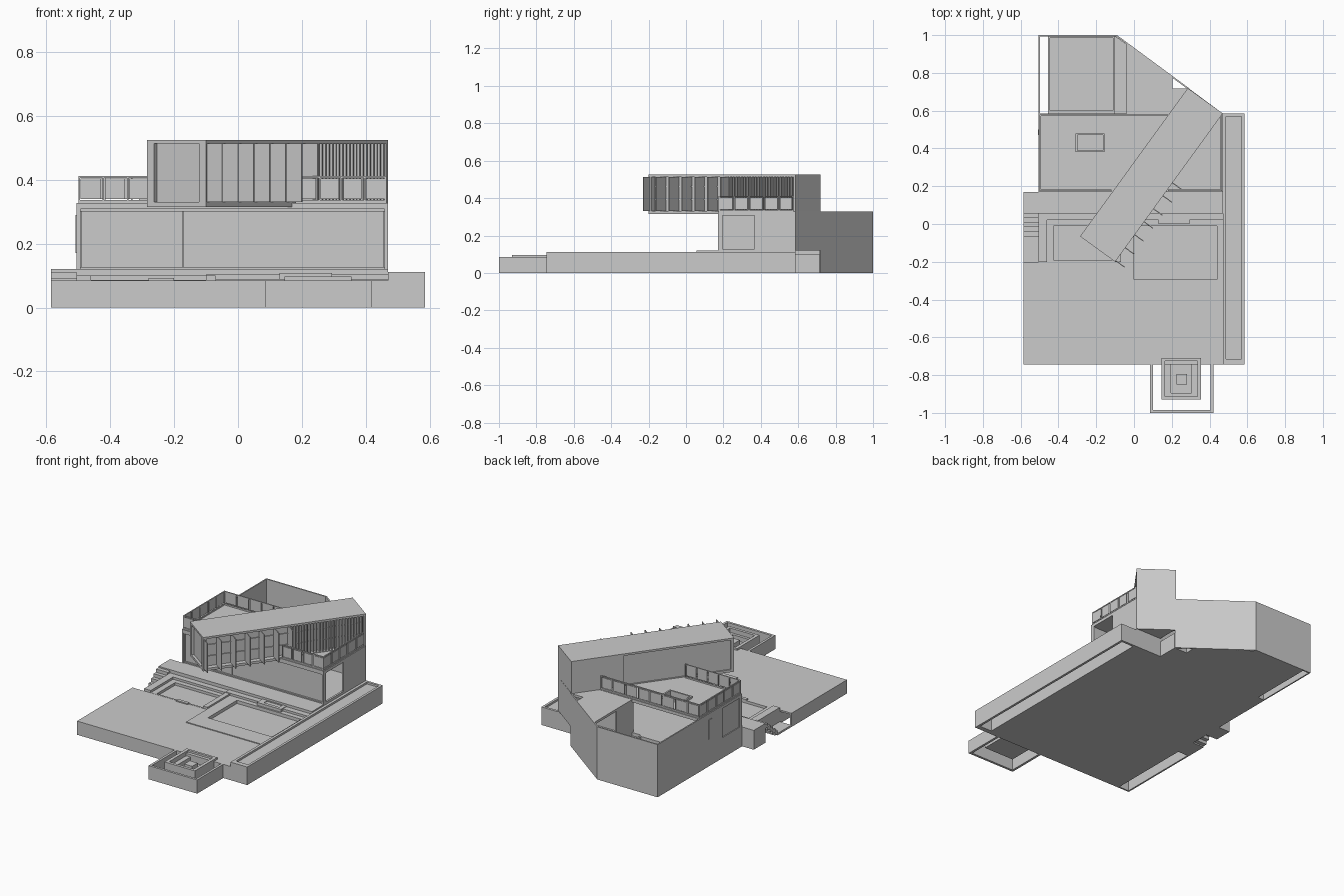
import bpy, bmesh, math
from mathutils import Matrix, Vector

I = Matrix.Identity(4)


def prism(name, pts, z0, z1, m=I):
    """Extruded polygon from z0 to z1."""
    bm = bmesh.new()
    f = bm.faces.new([bm.verts.new((x, y, z0)) for x, y in pts])
    r = bmesh.ops.extrude_face_region(bm, geom=[f])
    bmesh.ops.translate(bm, vec=(0, 0, z1 - z0),
                        verts=[v for v in r["geom"] if isinstance(v, bmesh.types.BMVert)])
    bmesh.ops.recalc_face_normals(bm, faces=bm.faces)
    bm.transform(m)
    me = bpy.data.meshes.new(name)
    bm.to_mesh(me)
    bm.free()
    ob = bpy.data.objects.new(name, me)
    bpy.context.collection.objects.link(ob)
    return ob


def box(name, x0, y0, x1, y1, z0, z1, m=I):
    return prism(name, [(x0, y0), (x1, y0), (x1, y1), (x0, y1)], z0, z1, m)


def ring(name, o, i, z0, z1):
    """Rectangular slab o with rectangular hole i, both (x0, y0, x1, y1)."""
    for r in [(o[0], o[1], o[2], i[1]), (o[0], i[3], o[2], o[3]),
              (o[0], i[1], i[0], i[3]), (i[2], i[1], o[2], i[3])]:
        if r[2] - r[0] > 1e-4 and r[3] - r[1] > 1e-4:
            box(name, *r, z0, z1)


def wall(name, a, b, t, z0, z1):
    """Thin wall along a-b, thickness t to the left of the direction."""
    a, b = Vector(a), Vector(b)
    d = (b - a).normalized()
    n = Vector((-d.y, d.x)) * t
    return prism(name, [a, b, b + n, a + n], z0, z1)


# --- garden slab, raised decks and sunken pits
box("garden_base", -.505, -.745, .47, .055, 0, .07)
box("lawn_front", -.505, -.745, .47, -.41, .07, .085)
box("lawn_left", -.505, -.41, -.07, -.2, .07, .085)
ring("lounge_deck", (-.505, -.2, -.07, .055), (-.46, -.2, -.1, .02), .07, .1)
ring("lounge_step", (-.46, -.2, -.1, .02), (-.425, -.19, -.11, -.01), .07, .086)
box("lounge_bench", -.28, -.21, -.2, -.19, .07, .092)
ring("pool_deck", (-.07, -.41, .47, .055), (0, -.295, .44, -.01), .07, .09)
box("terrace_step", -.1, .02, .47, .055, .07, .104)
ring("spa_rim", (.13, 0, .295, .06), (.165, .02, .27, .05), .09, .108)

# --- hollow strip of lawn on the left, with entry stairs
box("side_lawn", -.585, -.745, -.505, -.2, .075, .085)
box("side_lawn_edge", -.585, -.745, -.575, -.2, 0, .075)
box("side_lawn_front", -.575, -.745, -.505, -.735, 0, .075)
box("stair_landing", -.585, -.2, -.505, -.065, 0, .012)
for k in range(5):
    y = -.065 + k * .024
    box("stair", -.585, y, -.505, y + .026, k * .02 + .008, k * .02 + .032)
box("terrace_side", -.585, .055, -.505, .17, .0, .12)

# --- long planter on the right
ring("planter_wall", (.47, -.745, .585, .585), (.487, -.715, .57, .57), 0, .112)
box("planter_soil", .487, -.715, .57, .57, .09, .1)

# --- fire pit at the front
ring("pit_outer_wall", (.085, -1, .42, -.745), (.1, -.985, .405, -.745), 0, .085)
ring("pit_rim", (.145, -.93, .355, -.71), (.165, -.912, .335, -.725), .03, .097)
ring("pit_seat", (.165, -.912, .335, -.725), (.195, -.895, .305, -.735), .03, .07)
box("pit_floor", .195, -.895, .305, -.735, .03, .04)
box("pit_hearth", .225, -.85, .28, -.795, .04, .075)

# --- house floor and back yard floor
box("house_floor", -.505, .055, .47, .585, 0, .12)
prism("yard_floor", [(-.455, .585), (.29, .585), (.29, .715), (.2, .715), (.2, .78),
                     (-.1, .995), (-.455, .995)], 0, .1)
ring("yard_curb", (-.455, .585, -.1, .995), (-.445, .6, -.11, .985), .1, .12)

# --- perimeter wall round the back
for a, b in [((-.09, 1), (-.505, 1)), ((-.505, 1), (-.505, .585)), ((.29, .72), (-.09, 1))]:
    wall("boundary_wall", a, b, .008, 0, .327)
prism("corner_mass", [(.29, .585), (.47, .585), (.29, .718)], .12, .33)
box("yard_room_wall", -.04, .585, -.03, .74, .1, .31)
box("house_back_wall", -.04, .573, .47, .585, .12, .31)

# --- roofs, skylight
ring("house_roof", (-.505, .17, .47, .585), (-.305, .385, -.16, .475), .308, .327)
ring("skylight_curb", (-.31, .38, -.155, .48), (-.3, .39, -.165, .47), .308, .34)
prism("back_roof", [(-.04, .585), (.29, .585), (.29, .718), (.205, .718), (.205, .775),
                    (-.04, .955)], .31, .325)

# --- side walls of the ground floor, with openings
for x in (-.505, .458):
    box("side_wall", x, .365, x + .012, .585, .12, .308)
    box("side_post", x, .17, x + .012, .195, .12, .308)
    box("side_sill", x, .195, x + .012, .365, .12, .128)
box("left_window", -.5, .195, -.495, .365, .128, .308)
box("left_slot_frame", -.509, .47, -.505, .5, .17, .29)

# --- glazed front
box("front_glass", -.495, .186, .46, .19, .12, .308)
box("front_sill", -.495, .175, .46, .19, .12, .127)
box("front_head", -.495, .175, .46, .19, .3, .308)
for x in (-.493, -.172, .458):
    box("front_mullion", x - .003, .18, x + .003, .19, .127, .3)

# --- roof terrace railings
def railing(a, b, n):
    a, b = Vector(a), Vector(b)
    wall("rail_top", a, b, .007, .406, .412)
    wall("rail_bottom", a, b, .007, .327, .336)
    d = (b - a) / n
    u = d.normalized()
    for k in range(n):
        p = a + d * k
        wall("rail_glass", p + u * .007, p + d - u * .007, .003, .34, .404)
        wall("rail_post", p, p + u * .005, .006, .327, .408)
    wall("rail_post", b - u * .005, b, .006, .327, .408)


railing((-.5, .175), (-.12, .175), 5)
railing((-.5, .58), (-.5, .175), 5)
railing((.18, .58), (-.5, .58), 8)
railing((.18, .175), (.465, .175), 4)
railing((.465, .175), (.465, .575), 5)

# --- upper bar: local X runs along its length, local Y across (0 = louvred side)
ang = math.atan2(.785, .57)
M = Matrix.Translation((-.1, -.2, 0)) @ Matrix.Rotation(ang, 4, 'Z')
L, W = .97, .229
box("bar_floor", 0, 0, L, W, .315, .33, M)
box("bar_roof", 0, 0, L, W, .513, .525, M)
box("bar_left_wall", 0, W - .02, .66, W - .008, .33, .513, M)
box("bar_left_solid", .66, W - .02, L, W, .33, .513, M)
box("bar_left_end", 0, W - .02, .02, W, .33, .513, M)
box("bar_end_wall", L - .012, 0, L, W, .33, .513, M)
box("bar_tall_wall", L - .012, 0, L, W, .12, .33, M)
box("bar_front_window", .015, .025, .02, W - .025, .33, .513, M)
box("bar_front_post", 0, 0, .02, .028, .33, .513, M)
box("bar_front_post", 0, W - .028, .02, W, .33, .513, M)
box("bar_glass", .02, .03, L - .012, .035, .33, .513, M)
for z in (.39, .46):
    box("bar_transom", .02, .024, L - .012, .03, z, z + .004, M)

# large protruding fins, then a dense row of flush louvres
for k in range(7):
    x = .004 + k * .085
    box("large_fin", x, -.058, x + .005, .03, .33, .513, M)
for k in range(24):
    x = .53 + k * .0182
    box("louvre", x, .002, x + .005, .026, .33, .513, M)
